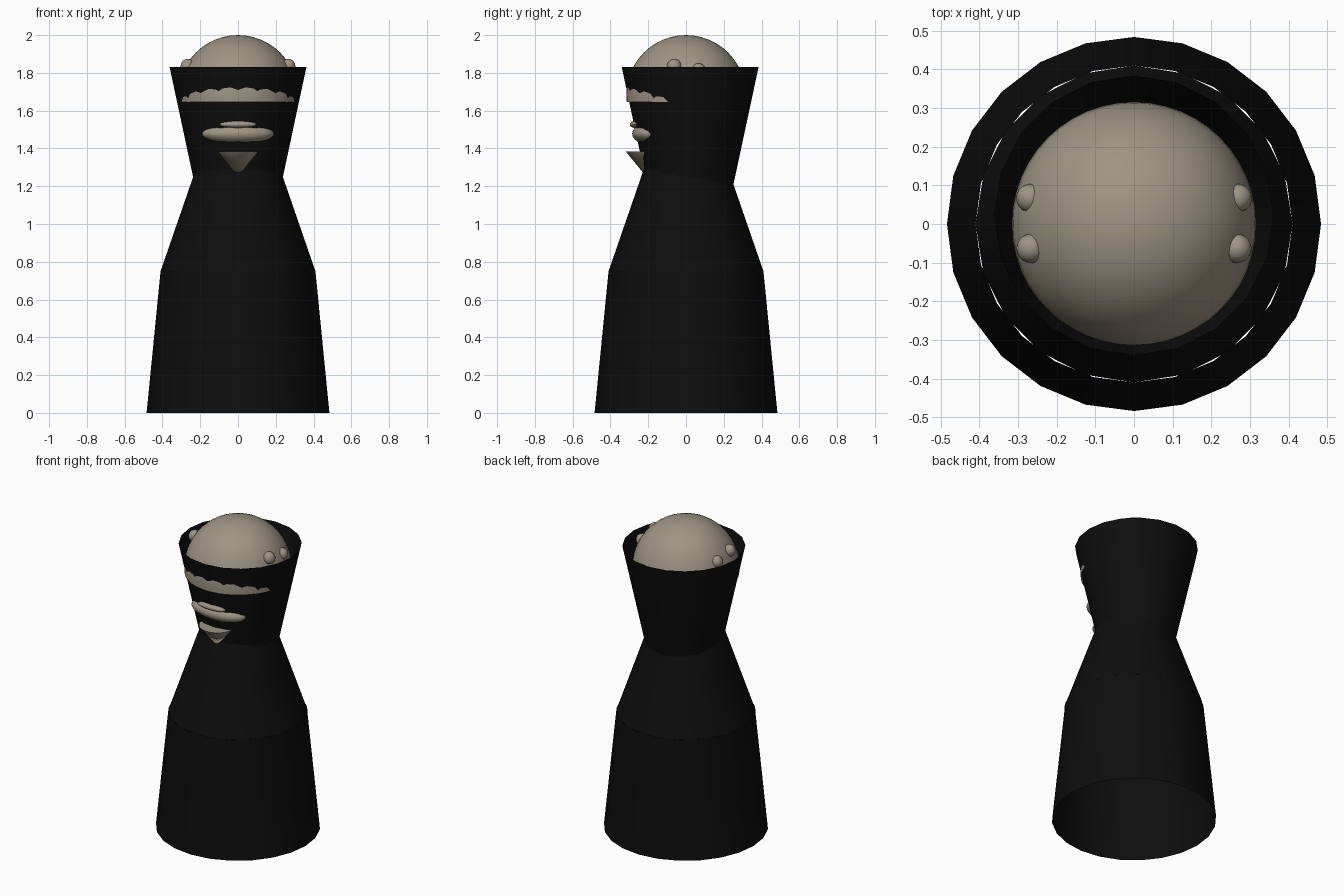
import bpy, bmesh, math
from mathutils import Matrix

if "Cube" in bpy.data.objects:
    bpy.data.objects.remove(bpy.data.objects["Cube"])


def material(name, rgb):
    m = bpy.data.materials.new(name)
    m.diffuse_color = (*rgb, 1)
    m.use_nodes = True
    m.node_tree.nodes["Principled BSDF"].inputs["Base Color"].default_value = m.diffuse_color
    return m


TAN = material("warm grey tan", (0.34, 0.30, 0.23))
BLACK = material("black cloth", (0.004, 0.004, 0.004))


def finish(name, bm, mat, angle=40):
    me = bpy.data.meshes.new(name)
    bm.to_mesh(me)
    bm.free()
    me.materials.append(mat)
    ob = bpy.data.objects.new(name, me)
    bpy.context.collection.objects.link(ob)
    bpy.ops.object.select_all(action='DESELECT')
    ob.select_set(True)
    bpy.context.view_layer.objects.active = ob
    bpy.ops.object.shade_smooth_by_angle(angle=math.radians(angle))
    return ob


def sleeve(name, sides, r0, z0, r1, z1, y=0):
    """Open cone section with a vertex on each axis."""
    bm = bmesh.new()
    rings = []
    for r, z in ((r0, z0), (r1, z1)):
        rings.append([bm.verts.new((r * math.cos(2 * math.pi * i / sides),
                                    y + r * math.sin(2 * math.pi * i / sides), z))
                      for i in range(sides)])
    for i in range(sides):
        j = (i + 1) % sides
        bm.faces.new((rings[0][i], rings[0][j], rings[1][j], rings[1][i]))
    return finish(name, bm, BLACK)


def ellipsoid(name, centre, radii, seg=32, cut_z=None):
    bm = bmesh.new()
    bmesh.ops.create_uvsphere(bm, u_segments=seg, v_segments=seg // 2, radius=1)
    bmesh.ops.transform(bm, verts=bm.verts,
                        matrix=Matrix.Translation(centre) @ Matrix.Diagonal((*radii, 1)))
    if cut_z is not None:
        res = bmesh.ops.bisect_plane(bm, geom=bm.verts[:] + bm.edges[:] + bm.faces[:],
                                     plane_co=(0, 0, cut_z), plane_no=(0, 0, 1), clear_inner=True)
        bmesh.ops.edgeloop_fill(bm, edges=[e for e in res['geom_cut']
                                           if isinstance(e, bmesh.types.BMEdge)])
        bmesh.ops.recalc_face_normals(bm, faces=bm.faces)
    return finish(name, bm, TAN)


# Black robe and hood, open tubes
sleeve("robe_skirt", 24, 0.484, 0.0, 0.41, 0.75)
sleeve("robe_shoulders", 20, 0.41, 0.75, 0.22, 1.30)
sleeve("hood", 20, 0.2165, 1.15, 0.362, 1.83, y=0.022)

# Head dome, just breaking through the front of the hood
ellipsoid("head_dome", (0, 0, 1.684), (0.316, 0.316, 0.316), 48, cut_z=1.645)

# Mouth and upper lip
ellipsoid("mouth", (0, -0.19, 1.478), (0.19, 0.095, 0.058))
ellipsoid("upper_lip", (0, -0.272, 1.527), (0.10, 0.026, 0.018), 24)

# Pointed beard
bm = bmesh.new()
bmesh.ops.create_cone(bm, cap_ends=True, segments=24, radius1=0.0, radius2=0.11, depth=0.135,
                      matrix=Matrix.Translation((0, -0.21, 1.3175)))
bmesh.ops.remove_doubles(bm, verts=bm.verts, dist=0.0001)
finish("beard", bm, TAN)

# Two small nubs on each side of the head
for side, sx in (("right", 1), ("left", -1)):
    ellipsoid("front_nub_" + side, (sx * 0.266, -0.063, 1.836), (0.038,) * 3, 20)
    ellipsoid("back_nub_" + side, (sx * 0.268, 0.067, 1.814), (0.037,) * 3, 20)
